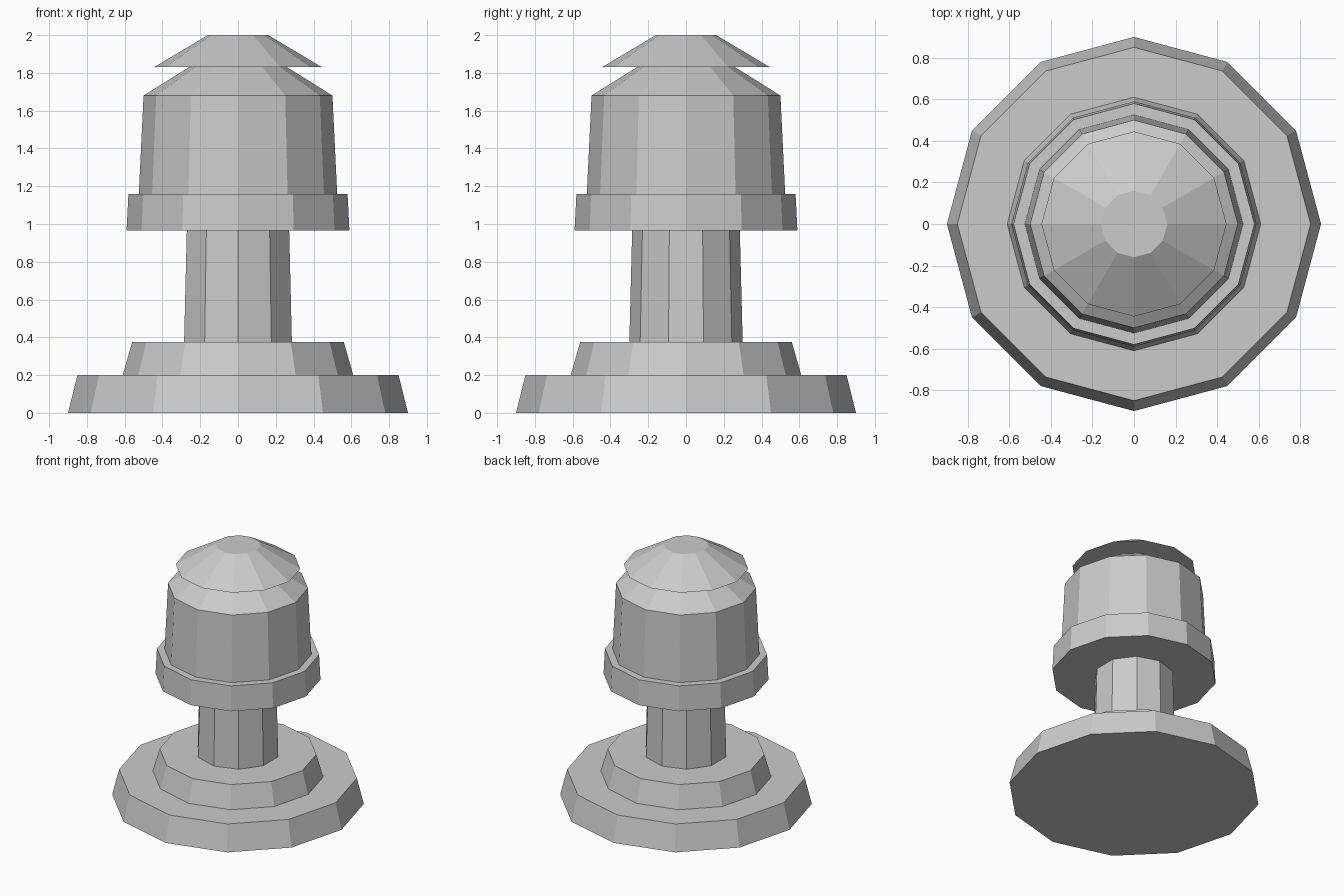
import bpy
import bmesh
from math import cos, sin, tau

cube = bpy.data.objects.get("Cube")
if cube:
    bpy.data.objects.remove(cube, do_unlink=True)

grey = bpy.data.materials.new("light_grey")
grey.use_nodes = True
colour = (0.6, 0.6, 0.6, 1)
grey.diffuse_color = colour
grey.node_tree.nodes["Principled BSDF"].inputs["Base Color"].default_value = colour


def turned_part(name, sides, profile):
    """Closed faceted solid from (radius, height) rings, with a corner on the y axis."""
    bm = bmesh.new()
    rings = []
    for radius, z in profile:
        angles = [tau * i / sides for i in range(sides)]
        rings.append([bm.verts.new((-radius * sin(a), radius * cos(a), z)) for a in angles])
    for low, high in zip(rings, rings[1:]):
        for i in range(sides):
            j = (i + 1) % sides
            bm.faces.new((low[i], low[j], high[j], high[i]))
    bm.faces.new(rings[0][::-1])
    bm.faces.new(rings[-1])
    bmesh.ops.recalc_face_normals(bm, faces=bm.faces)
    mesh = bpy.data.meshes.new(name)
    bm.to_mesh(mesh)
    bm.free()
    mesh.materials.append(grey)
    part = bpy.data.objects.new(name, mesh)
    bpy.context.collection.objects.link(part)
    return part


# Stepped foot
turned_part("base_plate", 12, [(0.90, 0), (0.85, 0.20)])
turned_part("base_step", 12, [(0.61, 0.20), (0.56, 0.375)])

# Slim ten-sided stem
turned_part("stem", 10, [(0.30, 0.375), (0.285, 0.965)])

# Head with its collar, sloped shoulder and overhanging cap
turned_part("collar", 12, [(0.59, 0.965), (0.58, 1.16)])
turned_part("head", 12, [(0.525, 1.16), (0.50, 1.68), (0.26, 1.83)])
turned_part("cap", 12, [(0.445, 1.83), (0.16, 2.0)])
